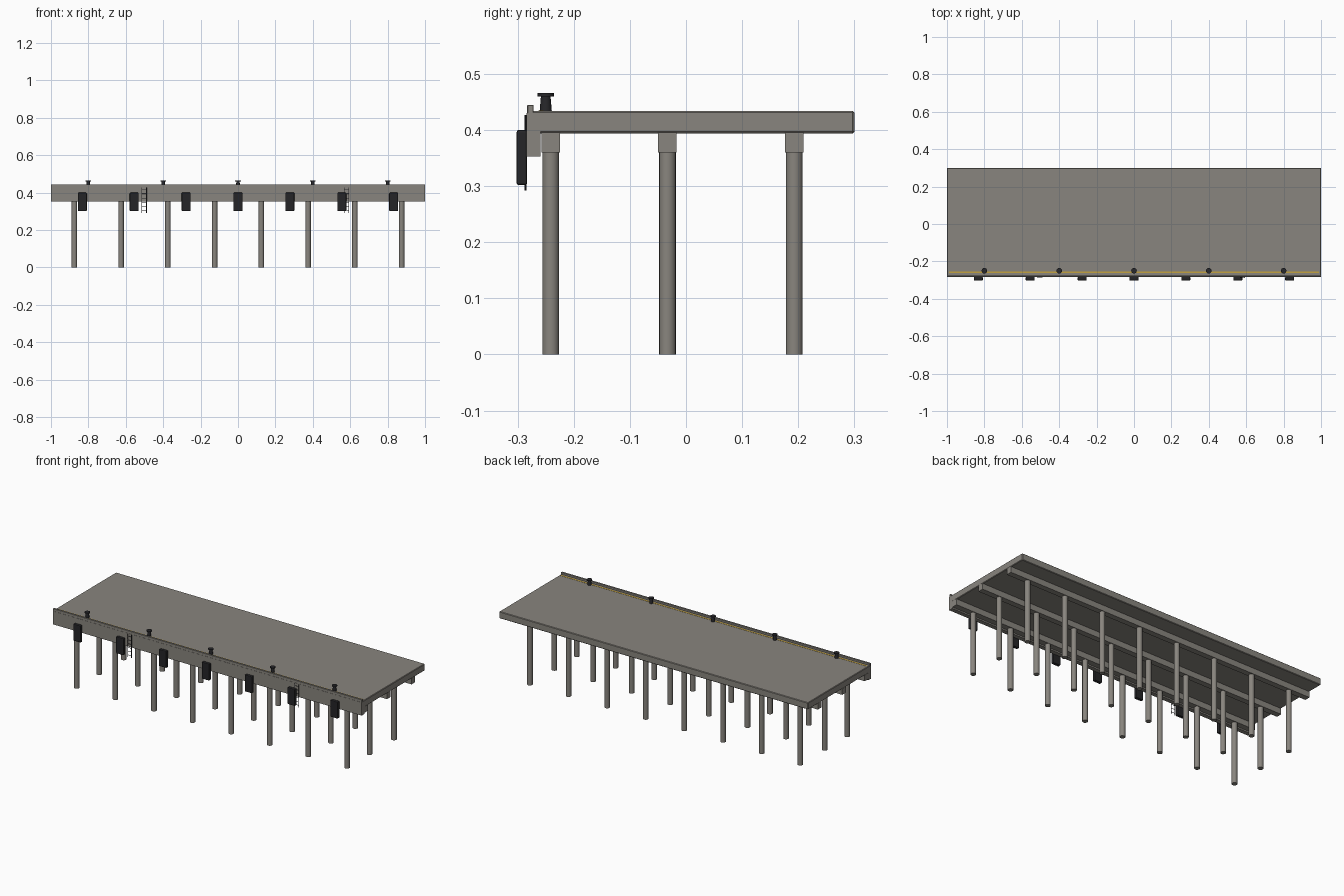
import bpy, bmesh, math
from mathutils import Matrix, Vector

if "Cube" in bpy.data.objects:
    bpy.data.objects.remove(bpy.data.objects["Cube"], do_unlink=True)


def material(name, rgb):
    m = bpy.data.materials.new(name)
    m.use_nodes = True
    m.diffuse_color = (*rgb, 1)
    bsdf = m.node_tree.nodes["Principled BSDF"]
    bsdf.inputs["Base Color"].default_value = (*rgb, 1)
    bsdf.inputs["Roughness"].default_value = 0.9
    return m


concrete = material("concrete grey", (0.25, 0.235, 0.21))
rubber = material("rubber black", (0.018, 0.018, 0.02))
iron = material("iron black", (0.02, 0.02, 0.023))
yellow = material("safety yellow", (0.55, 0.36, 0.05))


def finish(name, bm, mat, smooth=False, bevel=0, segments=1):
    mesh = bpy.data.meshes.new(name)
    bmesh.ops.recalc_face_normals(bm, faces=bm.faces)
    bm.to_mesh(mesh)
    bm.free()
    mesh.materials.append(mat)
    ob = bpy.data.objects.new(name, mesh)
    bpy.context.collection.objects.link(ob)
    if bevel:
        mod = ob.modifiers.new("Bevel", "BEVEL")
        mod.width, mod.segments = bevel, segments
    if smooth:
        bpy.ops.object.select_all(action="DESELECT")
        ob.select_set(True)
        bpy.context.view_layer.objects.active = ob
        bpy.ops.object.shade_smooth_by_angle(angle=math.radians(40))
    return ob


def box(name, lo, hi, mat, bevel=0, segments=1):
    lo, hi = Vector(lo), Vector(hi)
    bm = bmesh.new()
    bmesh.ops.create_cube(bm, size=1, matrix=Matrix.Translation((lo + hi) / 2)
                          @ Matrix.Diagonal((*(hi - lo), 1)))
    return finish(name, bm, mat, bevel=bevel, segments=segments)


def add_rod(bm, start, end, r1, r2, sides):
    start, end = Vector(start), Vector(end)
    axis = end - start
    turn = axis.to_track_quat("Z", "Y").to_matrix().to_4x4()
    bmesh.ops.create_cone(bm, cap_ends=True, segments=sides, radius1=r1, radius2=r2,
                          depth=axis.length,
                          matrix=Matrix.Translation((start + end) / 2) @ turn)


DECK_TOP, DECK_BOTTOM, BEAM_BOTTOM = 0.434, 0.394, 0.36
FRONT = -0.283

# Deck slab, front fascia, kerb and painted edge line
box("deck", (-1, FRONT, DECK_BOTTOM), (1, 0.3, DECK_TOP), concrete, 0.003)
box("front_fascia", (-1, FRONT - 0.001, 0.353), (1, -0.259, DECK_TOP - 0.004), concrete)
box("kerb", (-1, FRONT, DECK_TOP - 0.005), (1, -0.272, 0.445), concrete, 0.001)
box("edge_line", (-0.99, -0.263, DECK_TOP - 0.001), (0.99, -0.254, DECK_TOP + 0.001), yellow)

# Long beams, each on a row of round piles
for row, y in zip(("front", "middle", "back"), (-0.241, -0.033, 0.193)):
    box(row + "_beam", (-1, y - 0.0165, BEAM_BOTTOM), (1, y + 0.0165, DECK_BOTTOM + 0.002), concrete)
    bm = bmesh.new()
    for i in range(8):
        x = (i - 3.5) * 0.25
        add_rod(bm, (x, y, 0), (x, y, BEAM_BOTTOM + 0.002), 0.015, 0.015, 16)
    finish(row + "_piles", bm, concrete, smooth=True)

# Rubber fenders along the front
for i in range(7):
    x = (i - 3) * 0.2775
    box("fender", (x - 0.024, -0.302, 0.302), (x + 0.024, FRONT, 0.4), rubber, 0.004, 2)

# Mooring bollards: base, tapered post and wide cap
for i in range(5):
    x, y = (i - 2) * 0.4, -0.25
    bm = bmesh.new()
    add_rod(bm, (x, y, DECK_TOP), (x, y, 0.461), 0.0108, 0.0085, 16)
    add_rod(bm, (x, y, 0.46), (x, y, 0.466), 0.0148, 0.0148, 16)
    finish("bollard", bm, iron, smooth=True)

# Ladders: two rails and evenly spaced rungs
for x in (-0.502, 0.58):
    y, half = FRONT - 0.003, 0.0125
    bm = bmesh.new()
    for side in (-half, half):
        add_rod(bm, (x + side, y, 0.292), (x + side, y, 0.427), 0.0017, 0.0017, 8)
    for k in range(6):
        z = 0.305 + k * 0.022
        add_rod(bm, (x - half, y, z), (x + half, y, z), 0.0013, 0.0013, 8)
    finish("ladder", bm, iron, smooth=True)
